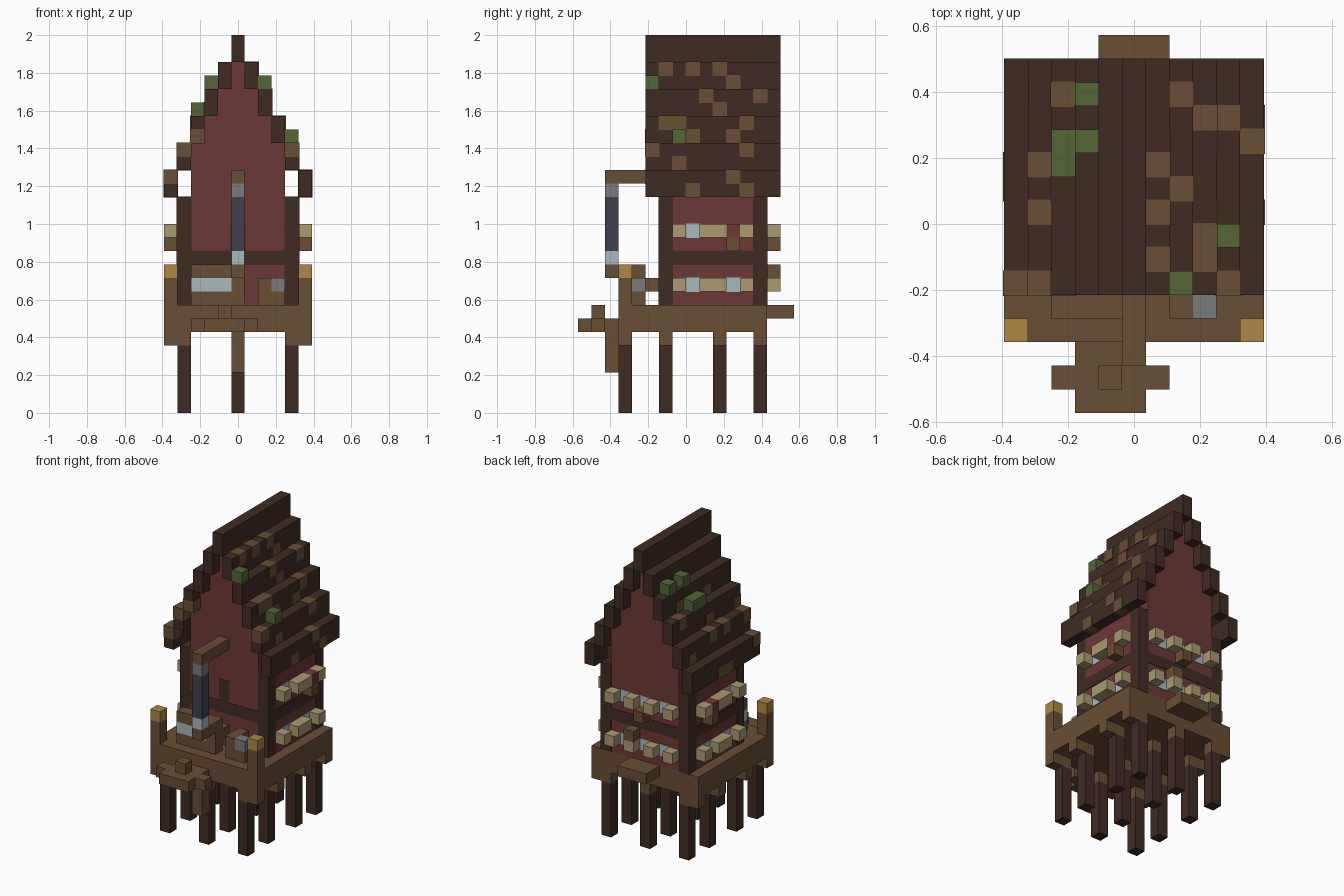
import bpy
import bmesh

S = 2 / 28      # one block
E = 0.04        # thickness of painted plates, in blocks

if "Cube" in bpy.data.objects:
    bpy.data.objects.remove(bpy.data.objects["Cube"])


def material(name, rgb):
    lin = [((c / 255 + 0.055) / 1.055) ** 2.4 for c in rgb] + [1]
    m = bpy.data.materials.new(name)
    m.use_nodes = True
    m.diffuse_color = lin
    m.node_tree.nodes["Principled BSDF"].inputs["Base Color"].default_value = lin
    return m


DARK = material("dark wood", (64, 43, 35))
WOOD = material("wood", (105, 78, 53))
RED = material("red wall", (108, 57, 54))
TAN = material("shutter tan", (171, 155, 112))
GLASS = material("pale glass", (168, 184, 190))
GREY = material("grey stone", (122, 123, 124))
NAVY = material("dark slate", (64, 64, 80))
AMBER = material("amber lamp", (175, 135, 68))
MOSS = material("moss", (84, 102, 54))


def boxes(name, mat, spans, grow=0):
    """One object made of boxes, each (x0, x1, y0, y1, z0, z1) in blocks."""
    bm = bmesh.new()
    for x0, x1, y0, y1, z0, z1 in spans:
        lo = [(v - grow) * S for v in (x0, y0, z0)]
        hi = [(v + grow) * S for v in (x1, y1, z1)]
        for v in bmesh.ops.create_cube(bm, size=1)["verts"]:
            v.co = [l if c < 0 else h for c, l, h in zip(v.co, lo, hi)]
    mesh = bpy.data.meshes.new(name)
    bm.to_mesh(mesh)
    bm.free()
    mesh.materials.append(mat)
    obj = bpy.data.objects.new(name, mesh)
    bpy.context.collection.objects.link(obj)
    return obj


def cell(x, y, z):
    """A single block centred on x, starting at y and z."""
    return (x - .5, x + .5, y, y + 1, z, z + 1)


# Stilts with brown tops and outer brackets
rows = (-5, -2, 2, 5)
boxes("stilts", DARK, [(x - .5, x + .5, y, y + 1, 0, 5)
                       for x in (-4, 0, 4) for y in rows])
boxes("stilt_tops", WOOD, [cell(x, y, 5) for x in (-5, -4, 0, 4, 5) for y in rows])

# Deck, back ledge and front landing
boxes("deck", WOOD, [(-5.5, 5.5, -5, 6, 6, 8)])
boxes("back_ledge", WOOD, [(-1.5, 1.5, 6, 8, 7, 8)])
boxes("landing", WOOD, [(-2.5, .5, -8, -5, 6, 7)])
boxes("landing_arms", WOOD, [(-3.5, -2.5, -7, -6, 6, 7), (.5, 1.5, -7, -6, 6, 7)])
boxes("landing_step", WOOD, [cell(-1, -7, 7)])
boxes("landing_support", WOOD, [(-.5, .5, -6, -5, 3, 6)])

# Corner lamps
for side, x in (("left", 5), ("right", -5)):
    boxes(side + "_lamp_post", WOOD, [(x - .5, x + .5, -5, -4, 8, 10)])
    boxes(side + "_lamp", AMBER, [cell(x, -5, 10)])

# Hanging pipe with its brackets
boxes("pipe_top_bar", WOOD, [(-.5, .5, -6, -2, 17, 18)])
boxes("pipe_collar", GREY, [cell(0, -6, 16)])
boxes("pipe", NAVY, [(-.5, .5, -6, -5, 12, 16)])
boxes("pipe_foot", GLASS, [cell(0, -6, 11)])
boxes("pipe_bracket", WOOD, [(-.5, .5, -6, -3, 10, 11)])

# Bench and stump on the front porch
boxes("bench", WOOD, [(-3.5, .5, -4, -3, 8, 9), (-3.5, .5, -4, -3, 10, 11),
                      (-.5, .5, -4, -2, 9, 10)])
boxes("bench_basin", GLASS, [(-3.5, -.5, -4, -3, 9, 10)])
boxes("stump", WOOD, [(1.5, 3.5, -4, -3, 8, 9), (1.5, 2.5, -4, -2, 9, 10)])
boxes("stump_stone", GREY, [cell(3, -4, 9)])

# House body with painted timbers
boxes("walls", RED, [(-4.5, 4.5, -2, 6, 8, 16)])
boxes("corner_timbers", DARK, [(x - .5, x + .5, y, y + 1, 8, 16)
                               for x in (-4, 4) for y in (-2, 5)], E)
boxes("middle_timber", DARK, [(-4.5, 4.5, -2, 6, 11, 12)], E)
boxes("front_slot", DARK, [(-.5, .5, -2, -1, 12, 14)], E)

# Stepped gable and stepped roof
half = {16: 3.5, 18: 3.5, 20: 2.5, 22: 1.5, 24: .5}
boxes("gable", RED, [(-h, h, -2, 6, z, z + 2) for z, h in half.items()])
for n in range(6):
    z = 26 - 2 * n
    xs = (-n, n) if n else (0,)
    boxes("roof_step_%d" % n, DARK, [(x - .5, x + .5, -3, 7, z, z + 2) for x in xs])

# Worn shingles on the roof: height -> rows along y, per step
left_wear = {(1, 25): (-2, 0, 2), (1, 24): (3,), (2, 23): (1, 5), (2, 22): (2,),
             (3, 21): (-2, -1, 4), (3, 20): (0, 3), (4, 19): (-3, 4),
             (4, 18): (-1,), (5, 17): (3,), (5, 16): (0, 4)}
right_wear = {(2, 22): (0, 4), (3, 21): (5,), (3, 20): (-3, 1), (4, 19): (0, 2),
              (4, 18): (5,), (5, 17): (-3,), (5, 16): (1, 2)}
boxes("worn_shingles", WOOD,
      [cell(s * n, y, z) for s, wear in ((1, left_wear), (-1, right_wear))
       for (n, z), ys in wear.items() for y in ys] + [cell(-4, -3, 19)], E)

# Moss clumps
boxes("moss_clumps", MOSS, [cell(2, -3, 24), cell(4, -1, 20), cell(-2, 5, 24),
                            cell(-2, 3, 24), cell(-3, 2, 22), cell(-3, 3, 22)])

# Windows and shutters on both sides and the back
shutters, panes = [], []
for z in (9, 13):
    for x in (-5, 5):
        shutters += [cell(x, -1, z), (x - .5, x + .5, 1, 3, z, z + 1), cell(x, 4, z)]
    shutters += [cell(x, 6, z) for x in (-3, -1, 1, 3)]
    for y in (0, 3):
        if (y, z) != (3, 13):
            panes.append((-4.5, 4.5, y, y + 1, z, z + 1))
    panes += [cell(x, 5, z) for x in (-2, 0, 2)]
boxes("shutters", TAN, shutters)
boxes("window_panes", GLASS, panes, E)

# Window boxes with red flowers
boxes("window_boxes", WOOD, [cell(5, 3, 12), cell(-5, 3, 12),
                             cell(0, 6, 12), cell(1, 6, 10)])
boxes("flowers", RED, [cell(5, 3, 13), cell(-5, 3, 13)])
